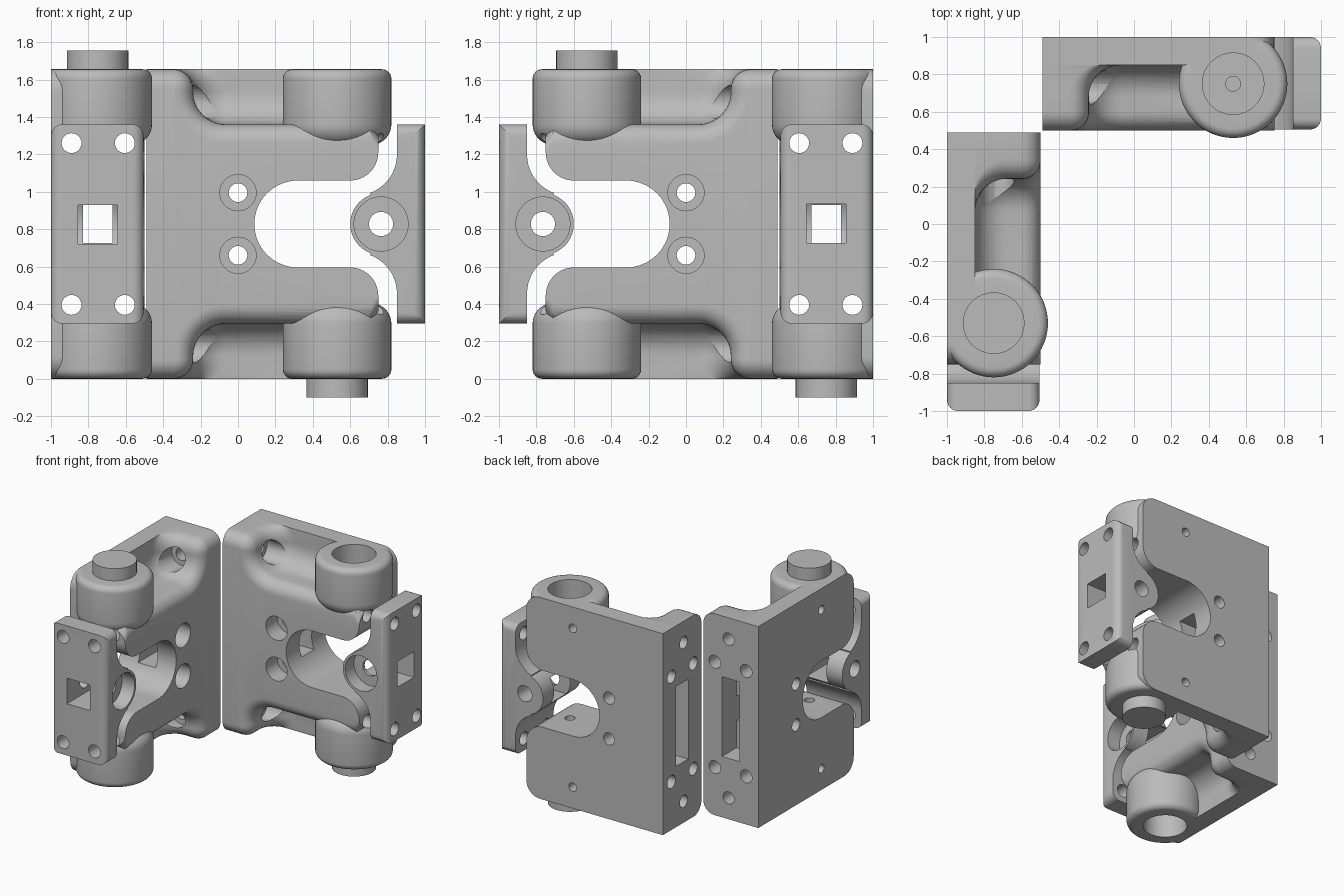
import bpy, bmesh, math
from mathutils import Matrix, Vector

if "Cube" in bpy.data.objects:
    bpy.data.objects.remove(bpy.data.objects["Cube"])

TOP, MID = 1.655, 0.8275
grey = bpy.data.materials.new("light_grey")
grey.use_nodes = True
COLOUR = (0.5, 0.5, 0.5, 1)
grey.diffuse_color = COLOUR
grey.node_tree.nodes["Principled BSDF"].inputs["Base Color"].default_value = COLOUR


def arc(cx, cz, r, a, b, n=10):
    """Points of an arc from angle a to b in degrees."""
    angles = [math.radians(a + (b - a) * i / n) for i in range(n + 1)]
    return [(cx + r * math.cos(t), cz + r * math.sin(t)) for t in angles]


def mirrored(points):
    """Close an upper half outline with its reflection below mid height."""
    return points + [(x, 2 * MID - z) for x, z in reversed(points)]


def at_y(points, y):
    return [Vector((x, y, z)) for x, z in points]


def loft(name, rings, edit=None):
    """Skin a list of equal rings and cap both ends."""
    bm = bmesh.new()
    loops = [[bm.verts.new(p) for p in ring] for ring in rings]
    for a, b in zip(loops, loops[1:]):
        for i in range(len(a)):
            j = (i + 1) % len(a)
            bm.faces.new((a[i], a[j], b[j], b[i]))
    bm.faces.new(loops[0])
    bm.faces.new(loops[-1])
    if edit:
        edit(bm)
    bmesh.ops.recalc_face_normals(bm, faces=bm.faces)
    mesh = bpy.data.meshes.new(name)
    bm.to_mesh(mesh)
    bm.free()
    mesh.materials.append(grey)
    ob = bpy.data.objects.new(name, mesh)
    bpy.context.collection.objects.link(ob)
    return ob


def rod(axis, start, length, r, n=32):
    """Cylinder along one axis, used to drill holes."""
    u = Vector([float(axis == k) for k in "xyz"])
    v = Vector((u.z, u.x, u.y))
    w = u.cross(v)
    ring = [Vector(start) + v * a + w * b for a, b in arc(0, 0, r, 0, 360, n)[:-1]]
    return loft("drill", [ring, [p + u * length for p in ring]])


def box(x0, x1, y0, y1, z0, z1):
    ring = [(x0, z0), (x1, z0), (x1, z1), (x0, z1)]
    return loft("box_cutter", [at_y(ring, y0), at_y(ring, y1)])


def combine(ob, others, operation):
    bpy.context.view_layer.objects.active = ob
    for other in others:
        mod = ob.modifiers.new("join_or_cut", "BOOLEAN")
        mod.operation, mod.solver, mod.object = operation, "EXACT", other
        bpy.ops.object.modifier_apply(modifier=mod.name)
        bpy.data.objects.remove(other)


def both(z):
    return (z, 2 * MID - z)


# Back plate with rounded free corners
plate_outline = mirrored([(-0.49, TOP)] + arc(0.63, TOP - 0.12, 0.12, 90, 0))
body = loft("bracket_body", [at_y(plate_outline, y) for y in (0.85, 1.0)])


# Front block: the outline grows from a rounded front edge into a fillet on the plate
def block_outline(o):
    top, wall, floor = TOP + min(o, 0), -0.24 + o, 1.36 + o
    corner, fillet = 0.105 + min(o, 0), 0.175 - o
    pts = [(-0.49, top)]
    pts += arc(wall - corner, top - corner, corner, 90, 0, 6)
    pts += arc(wall + fillet, floor + fillet, fillet, 180, 270)
    return mirrored(pts + [(0.71, floor), (0.75, floor - 0.06)])


rings = []
R, F = 0.1, 0.17
for i in range(9):
    t = math.radians(90 * i / 8)
    rings.append(at_y(block_outline(R * (math.sin(t) - 1)), 0.5 + R * (1 - math.cos(t))))
for i in range(9):
    t = math.radians(90 * i / 8)
    rings.append(at_y(block_outline(F * (1 - math.cos(t))), 0.85 - F + F * math.sin(t)))
rings.append(at_y(block_outline(F), 0.9))
block = loft("front_block", rings)


# Bushings with rounded rims, trimmed flush with the back of the plate
def trim(bm):
    cut = bmesh.ops.bisect_plane(bm, geom=bm.verts[:] + bm.edges[:] + bm.faces[:],
                                 plane_co=(0, 1, 0), plane_no=(0, 1, 0), clear_outer=True)
    edges = [e for e in cut["geom_cut"] if isinstance(e, bmesh.types.BMEdge)]
    bmesh.ops.contextual_create(bm, geom=edges)


def bushing(flip):
    profile = arc(0.18, 1.36, 0.11, -90, 0) + arc(0.24, TOP - 0.05, 0.05, 0, 90, 6)
    return loft("bushing", [[Vector((0.53 + x, 0.75 + y, 2 * MID - z if flip else z))
                             for x, y in arc(0, 0, r, 0, 360, 64)[:-1]] for r, z in profile], trim)


combine(body, [block, bushing(False), bushing(True)], "UNION")

# Open notch between the arms
notch = mirrored([(0.95, 1.21)] + arc(0.6, 1.21, 0.15, 0, -90)
                 + arc(0.32, MID, 0.2325, 90, 180, 16)[:-1] + [(0.0875, MID + 0.005)])
cutters = [loft("notch_cutter", [at_y(notch, y) for y in (0.3, 1.2)])]

# End pocket and the channel through to the notch
cutters += [box(-0.6, -0.3, 0.67, 0.83, 0.5, 1.155), box(-0.6, 0.3, 0.67, 0.83, 0.725, 0.93)]

for z in both(0.995):      # stepped face holes
    cutters += [rod("y", (0, 0.4, z), 0.25, 0.097), rod("y", (0, 0.4, z), 0.8, 0.05)]
for z in both(1.26):       # long bolt holes
    cutters += [rod("x", (-0.6, y, z), 1.6, 0.053) for y in (0.605, 0.89)]
for z in both(1.48):       # end holes opening into the recesses, and small back holes
    cutters += [rod("x", (-0.6, 0.73, z), 0.5, 0.05), rod("x", (-0.31, 0.73, z), 0.3, 0.09)]
    cutters.append(rod("y", (0.33, 0.8, z), 0.4, 0.035))
# Bushing bores
cutters += [rod("z", (0.53, 0.75, -0.1), 2, 0.04)]
cutters += [rod("z", (0.53, 0.75, z), 0.4, 0.165) for z in (-0.1, TOP - 0.3)]
combine(body, cutters, "DIFFERENCE")


# Clamp: end plate flowing into a central hub
def round_corners(bm):
    edges = [e for e in bm.edges
             if all(abs(abs(v.co.z - MID) - 0.5325) < 0.001 for v in e.verts)
             and abs(e.verts[0].co.y - e.verts[1].co.y) < 0.001]
    bmesh.ops.bevel(bm, geom=edges, offset=0.06, segments=6, profile=0.5, affect="EDGES")


half = [(1.0, 1.36), (0.85, 1.36)] + arc(0.63, 1.2, 0.22, 0, -70)
half += arc(0.765, MID, 0.165, 110, 176, 12)
clamp = loft("clamp", [at_y(mirrored(half), y) for y in (0.505, 1.0)], round_corners)
holes = [rod("y", (0.765, 0.4, MID), 0.22, 0.145), rod("y", (0.765, 0.4, MID), 0.8, 0.065),
         box(0.5, 1.1, 0.645, 0.855, 0.725, 0.935)]
holes += [rod("x", (0.5, y, z), 0.6, 0.053) for y in (0.605, 0.89) for z in both(1.26)]
combine(clamp, holes, "DIFFERENCE")

# Second unit, turned half round the diagonal, then smooth shading
turn = Matrix(((0, -1, 0, 0), (-1, 0, 0, 0), (0, 0, -1, TOP), (0, 0, 0, 1)))
for ob in (body, clamp):
    bpy.ops.object.select_all(action="DESELECT")
    ob.select_set(True)
    bpy.context.view_layer.objects.active = ob
    bpy.ops.object.shade_smooth_by_angle(angle=math.radians(30))
    twin = ob.copy()
    twin.data = ob.data.copy()
    twin.name = "side_" + ob.name
    bpy.context.collection.objects.link(twin)
    twin.data.transform(turn)
